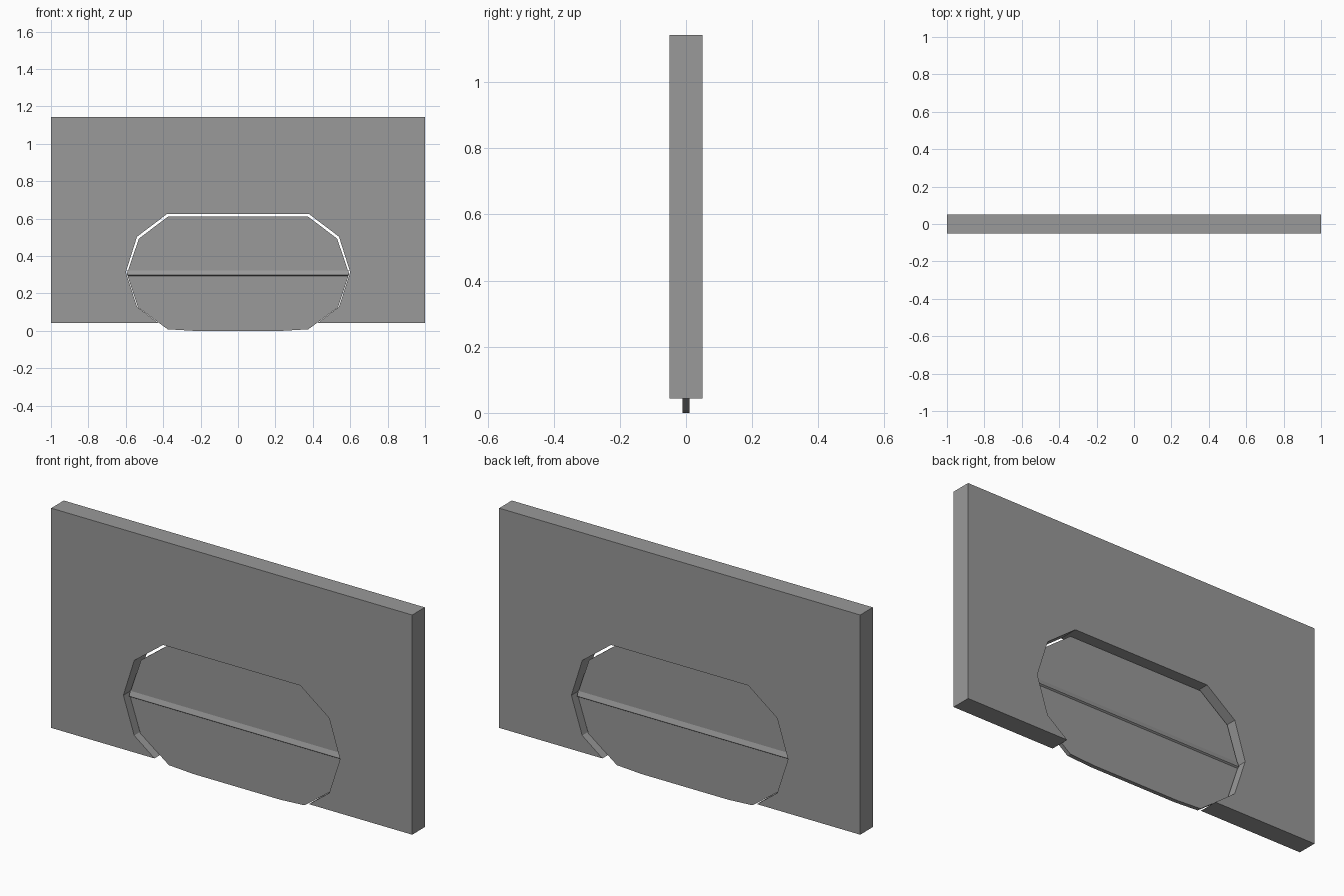
import bpy
import bmesh

cube = bpy.data.objects.get("Cube")
if cube:
    bpy.data.objects.remove(cube, do_unlink=True)

# Single grey finish
grey = bpy.data.materials.new("plain grey")
grey.use_nodes = True
colour = (0.32, 0.32, 0.32, 1.0)
grey.diffuse_color = colour
grey.node_tree.nodes["Principled BSDF"].inputs["Base Color"].default_value = colour


def extrude_profile(name, points, offset, depth):
    """Extrude a closed profile; offset maps (u, v, t) to a 3D point."""
    bm = bmesh.new()
    face = bm.faces.new([bm.verts.new(offset(u, v, -depth / 2)) for u, v in points])
    out = bmesh.ops.extrude_face_region(bm, geom=[face])
    step = [b - a for a, b in zip(offset(0, 0, -depth / 2), offset(0, 0, depth / 2))]
    bmesh.ops.translate(bm, vec=step,
                        verts=[g for g in out["geom"] if isinstance(g, bmesh.types.BMVert)])
    bmesh.ops.recalc_face_normals(bm, faces=bm.faces)
    mesh = bpy.data.meshes.new(name)
    bm.to_mesh(mesh)
    bm.free()
    mesh.materials.append(grey)
    obj = bpy.data.objects.new(name, mesh)
    bpy.context.collection.objects.link(obj)
    return obj


def mirrored(half):
    """Complete a right-hand chain of points with its left-hand mirror."""
    return half + [(-x, z) for x, z in reversed(half)]


def along_y(x, z, t):
    return (x, t, z)


def along_x(y, z, t):
    return (t, y, z)


# Wall slab with a faceted opening that breaks through its bottom edge
wall = [(1.0, 1.143), (1.0, 0.043), (0.428, 0.043), (0.54, 0.128),
        (0.60, 0.313), (0.54, 0.503), (0.38, 0.624)]
extrude_profile("wall", mirrored(wall), along_y, 0.10)

# Faceted panel hung loosely in the opening
panel = [(0.375, 0.61), (0.53, 0.493), (0.594, 0.305), (0.534, 0.125), (0.376, 0.008), (0.24, 0.0)]
extrude_profile("panel", mirrored(panel), along_y, 0.02)

# Sloped rib across both faces of the panel
rib = [(0.009, 0.326), (0.018, 0.302), (0.018, 0.298), (0.009, 0.292)]
extrude_profile("panel_rib", mirrored(rib), along_x, 1.18)
